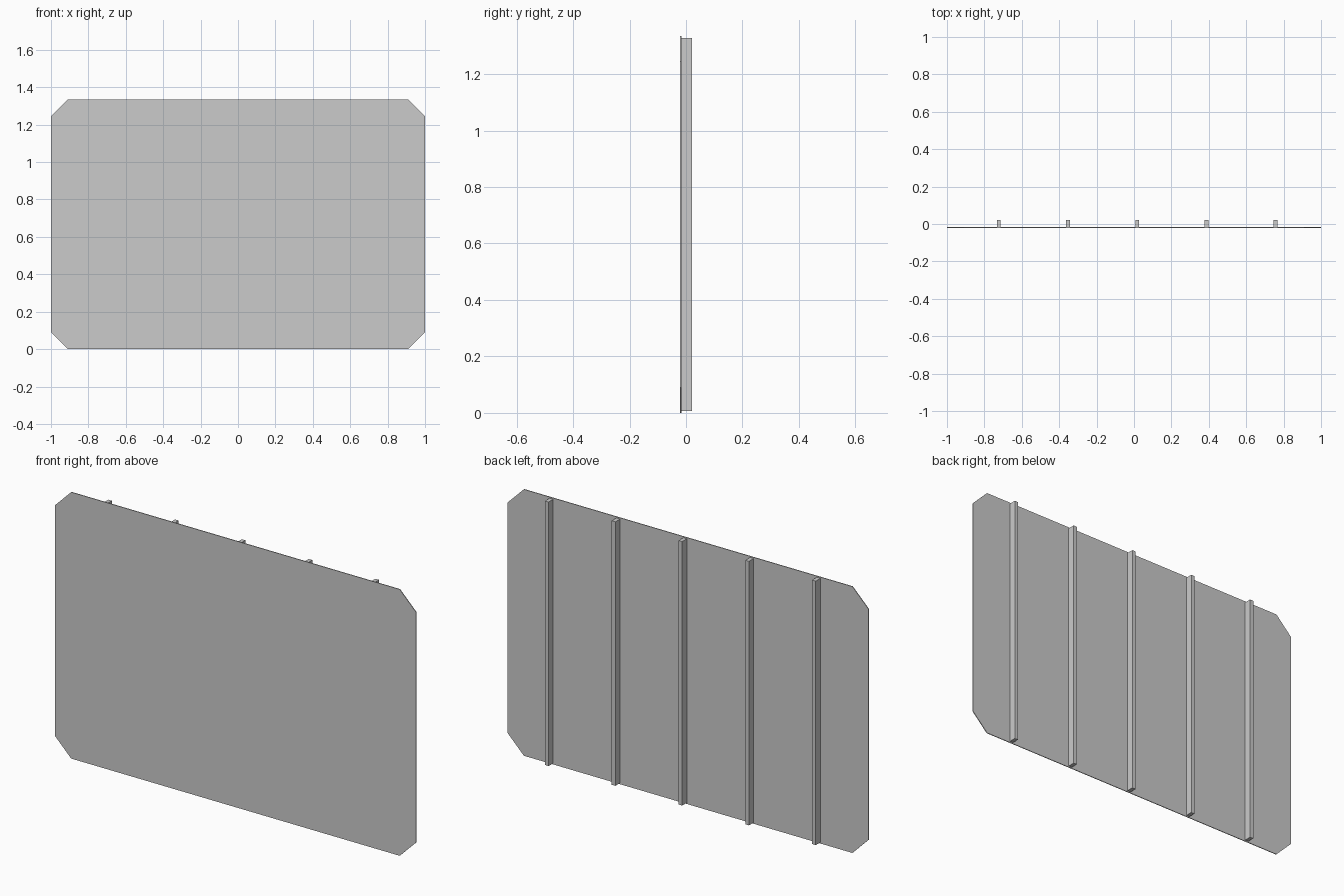
import bpy, bmesh

if "Cube" in bpy.data.objects:
    bpy.data.objects.remove(bpy.data.objects["Cube"])

HALF_W, HEIGHT, CUT = 1.0, 1.334, 0.09
FRONT_Y, SEAM_Y, BACK_Y = -0.0205, -0.0165, 0.0205


def prism(name, profile, y0, y1):
    """Extrude an (x, z) outline from y0 to y1."""
    bm = bmesh.new()
    face = bm.faces.new([bm.verts.new((x, y0, z)) for x, z in profile])
    ext = bmesh.ops.extrude_face_region(bm, geom=[face], use_keep_orig=True)
    verts = [g for g in ext["geom"] if isinstance(g, bmesh.types.BMVert)]
    bmesh.ops.translate(bm, verts=verts, vec=(0, y1 - y0, 0))
    bmesh.ops.recalc_face_normals(bm, faces=bm.faces)
    mesh = bpy.data.meshes.new(name)
    bm.to_mesh(mesh)
    bm.free()
    obj = bpy.data.objects.new(name, mesh)
    bpy.context.collection.objects.link(obj)
    return obj


# Thin panel with clipped corners
w, h, c = HALF_W, HEIGHT, CUT
prism("panel", [(-w + c, 0), (w - c, 0), (w, c), (w, h - c),
                (w - c, h), (-w + c, h), (-w, h - c), (-w, c)],
      FRONT_Y, SEAM_Y)

# Five vertical stiffening ribs on the back
for i in range(5):
    x = 0.017 + (i - 2) * 0.37
    prism(f"back_rib_{i + 1}",
          [(x - 0.01, 0.006), (x + 0.01, 0.006),
           (x + 0.01, h - 0.006), (x - 0.01, h - 0.006)],
          SEAM_Y, BACK_Y)
